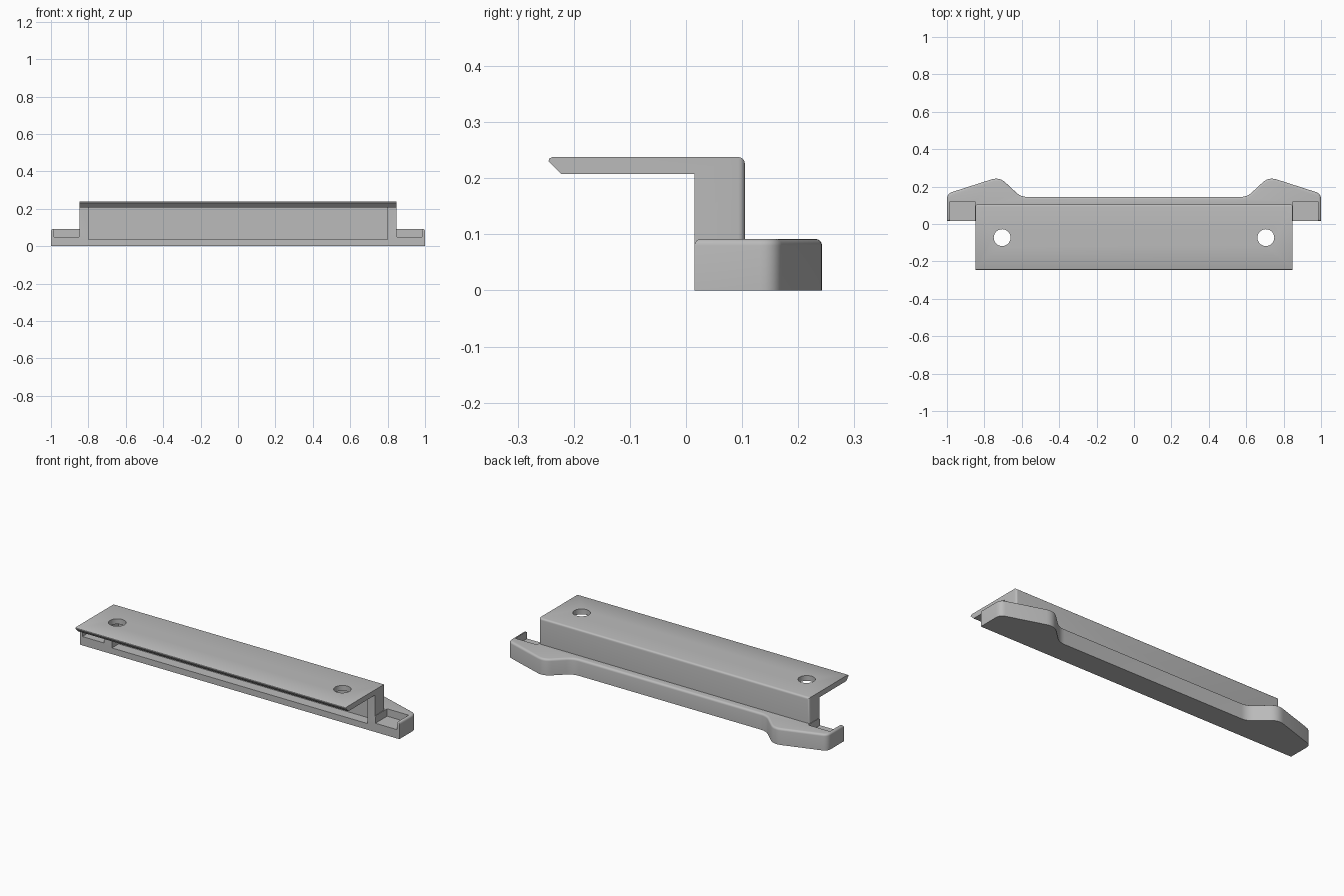
import bpy, bmesh, math
from mathutils import Vector

cube = bpy.data.objects.get("Cube")
if cube:
    bpy.data.objects.remove(cube, do_unlink=True)

grey = bpy.data.materials.new("Plain grey")
grey.use_nodes = True
grey.diffuse_color = (0.5, 0.5, 0.5, 1)
grey.node_tree.nodes["Principled BSDF"].inputs["Base Color"].default_value = (0.5, 0.5, 0.5, 1)


def make_object(name, bm):
    bmesh.ops.recalc_face_normals(bm, faces=bm.faces)
    mesh = bpy.data.meshes.new(name)
    bm.to_mesh(mesh)
    bm.free()
    mesh.materials.append(grey)
    obj = bpy.data.objects.new(name, mesh)
    bpy.context.collection.objects.link(obj)
    return obj


def round_corners(points, steps=6):
    """Replace each (x, y, radius) corner by an arc-like curve."""
    result = []
    for i, (x, y, r) in enumerate(points):
        p = Vector((x, y))
        if r == 0:
            result.append(p)
            continue
        before = (Vector(points[i - 1][:2]) - p).normalized() * r
        after = (Vector(points[(i + 1) % len(points)][:2]) - p).normalized() * r
        for k in range(steps + 1):
            t = k / steps
            result.append(p + before * (1 - t) ** 2 + after * t ** 2)
    return result


def prism(points, offset):
    bm = bmesh.new()
    face = bm.faces.new([bm.verts.new(p) for p in points])
    out = bmesh.ops.extrude_face_region(bm, geom=[face])
    verts = [g for g in out["geom"] if isinstance(g, bmesh.types.BMVert)]
    bmesh.ops.translate(bm, verts=verts, vec=offset)
    bmesh.ops.recalc_face_normals(bm, faces=bm.faces)
    return bm


def box(name, low, high):
    bm = bmesh.new()
    bmesh.ops.create_cube(bm, size=1)
    for v in bm.verts:
        v.co = Vector([(a + b) / 2 + c * (b - a) for a, b, c in zip(low, high, v.co)])
    return make_object(name, bm)


def combine(obj, other, operation):
    """Apply a boolean and discard the helper."""
    other.hide_render = True
    mod = obj.modifiers.new("Boolean", "BOOLEAN")
    mod.operation, mod.object, mod.solver = operation, other, "EXACT"
    bpy.context.view_layer.update()
    graph = bpy.context.evaluated_depsgraph_get()
    mesh = bpy.data.meshes.new_from_object(obj.evaluated_get(graph))
    obj.modifiers.clear()
    obj.data = mesh
    bpy.data.objects.remove(other, do_unlink=True)


# Base bar with a swept lobe at each end and a rounded top edge
FRONT, TOP = 0.015, 0.092
half = [(1, FRONT, 0), (1, 0.162, 0.03), (0.72, 0.252, 0.045), (0.605, 0.145, 0.035)]
outline = round_corners(half + [(-x, y, r) for x, y, r in reversed(half)])
bm = prism([(p.x, p.y, 0) for p in outline], (0, 0, TOP))
rim = [e for e in bm.edges if all(v.co.z > TOP - 0.001 for v in e.verts)]
bmesh.ops.bevel(bm, geom=rim, offset=0.012, segments=4, profile=0.5, affect="EDGES")
body = make_object("mounting_bracket", bm)

# Open pockets at the ends of the base
for s in (-1, 1):
    xs = sorted((s * 0.85, s * 0.985))
    combine(body, box("pocket_cutter", (xs[0], -0.1, 0.05), (xs[1], 0.12, 0.2)), "DIFFERENCE")

# Upright wall and top flange, with a pointed front lip
profile = [(FRONT, 0.04), (0.105, 0.04), (0.105, 0.238), (-0.238, 0.238),
           (-0.244, 0.235), (-0.245, 0.23), (-0.223, 0.208), (FRONT, 0.208)]
bm = prism([(-0.847, y, z) for y, z in profile], (1.694, 0, 0))
back = [e for e in bm.edges if all(v.co.y > 0.1 for v in e.verts)
        and any(v.co.z > 0.1 for v in e.verts)]
bmesh.ops.bevel(bm, geom=back, offset=0.012, segments=4, profile=0.5, affect="EDGES")
combine(body, make_object("wall_and_flange", bm), "UNION")

# Long recess in the front of the wall
combine(body, box("recess_cutter", (-0.8, -0.1, 0.035), (0.8, 0.075, 0.208)), "DIFFERENCE")

# Screw holes through the flange
for s in (-1, 1):
    ring = [(s * 0.705 + 0.045 * math.cos(a), -0.073 + 0.045 * math.sin(a), 0.15)
            for a in (math.tau * k / 40 for k in range(40))]
    combine(body, make_object("hole_cutter", prism(ring, (0, 0, 0.2))), "DIFFERENCE")

bpy.ops.object.select_all(action="DESELECT")
body.select_set(True)
bpy.context.view_layer.objects.active = body
bpy.ops.object.shade_smooth_by_angle(angle=math.radians(30))
